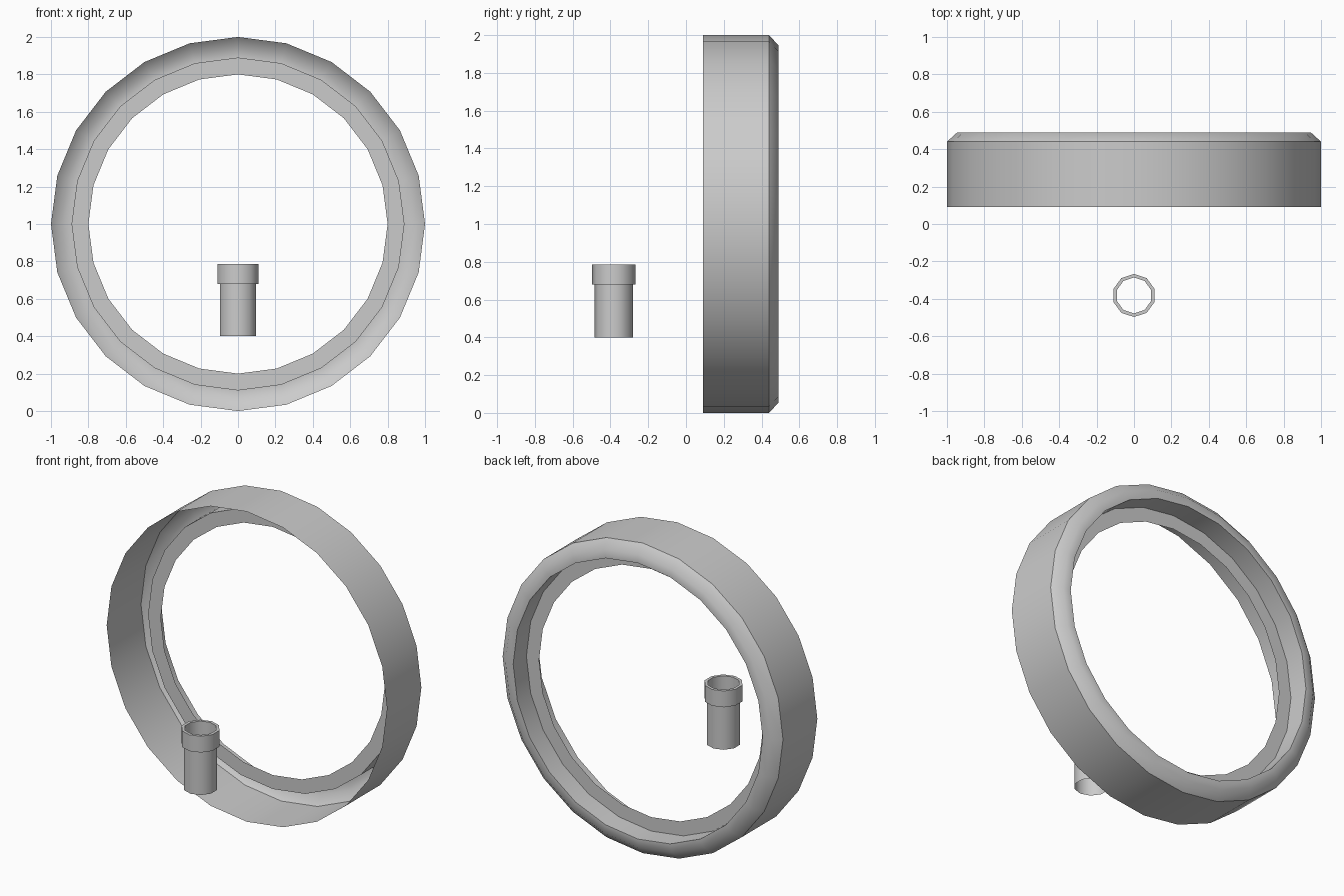
import bpy, bmesh
from math import sin, cos, tau, radians

if "Cube" in bpy.data.objects:
    bpy.data.objects.remove(bpy.data.objects["Cube"])


def lathe(name, profile, sides, place, angle):
    """Turn an open (radius, along-axis) profile into an open shell."""
    bm = bmesh.new()
    loops = []
    for r, h in profile:
        loops.append([bm.verts.new(place(r * sin(tau * i / sides),
                                         r * cos(tau * i / sides), h))
                      for i in range(sides)])
    for a, b in zip(loops, loops[1:]):
        for i in range(sides):
            j = (i + 1) % sides
            bm.faces.new((a[i], a[j], b[j], b[i]))
    mesh = bpy.data.meshes.new(name)
    bm.to_mesh(mesh)
    bm.free()
    obj = bpy.data.objects.new(name, mesh)
    bpy.context.collection.objects.link(obj)
    bpy.ops.object.select_all(action='DESELECT')
    obj.select_set(True)
    bpy.context.view_layer.objects.active = obj
    bpy.ops.object.shade_smooth_by_angle(angle=radians(angle))
    return obj


# Upright ring, axis along y
def upright(u, v, h):
    return (u, h, 1 + v)


# Small pipe, axis along z, standing in front of the ring
def vertical(u, v, h):
    return (u, v - 0.382, h)


# Ring: outer wall, rounded back lip, stepped inner flange
lathe("ring_outer_wall", [(1, 0.09), (1, 0.44)], 24, upright, 40)
lathe("ring_back_lip", [(1, 0.44), (0.945, 0.49), (0.89, 0.49)], 24, upright, 60)
lathe("ring_inner_flange", [(0.89, 0.49), (0.89, 0.355), (0.80, 0.355)], 24, upright, 40)

# Pipe with a wider collar, open at both ends
lathe("collared_pipe",
      [(0.102, 0.40), (0.102, 0.68), (0.115, 0.68), (0.115, 0.785),
       (0.096, 0.785), (0.096, 0.66)], 10, vertical, 40)
